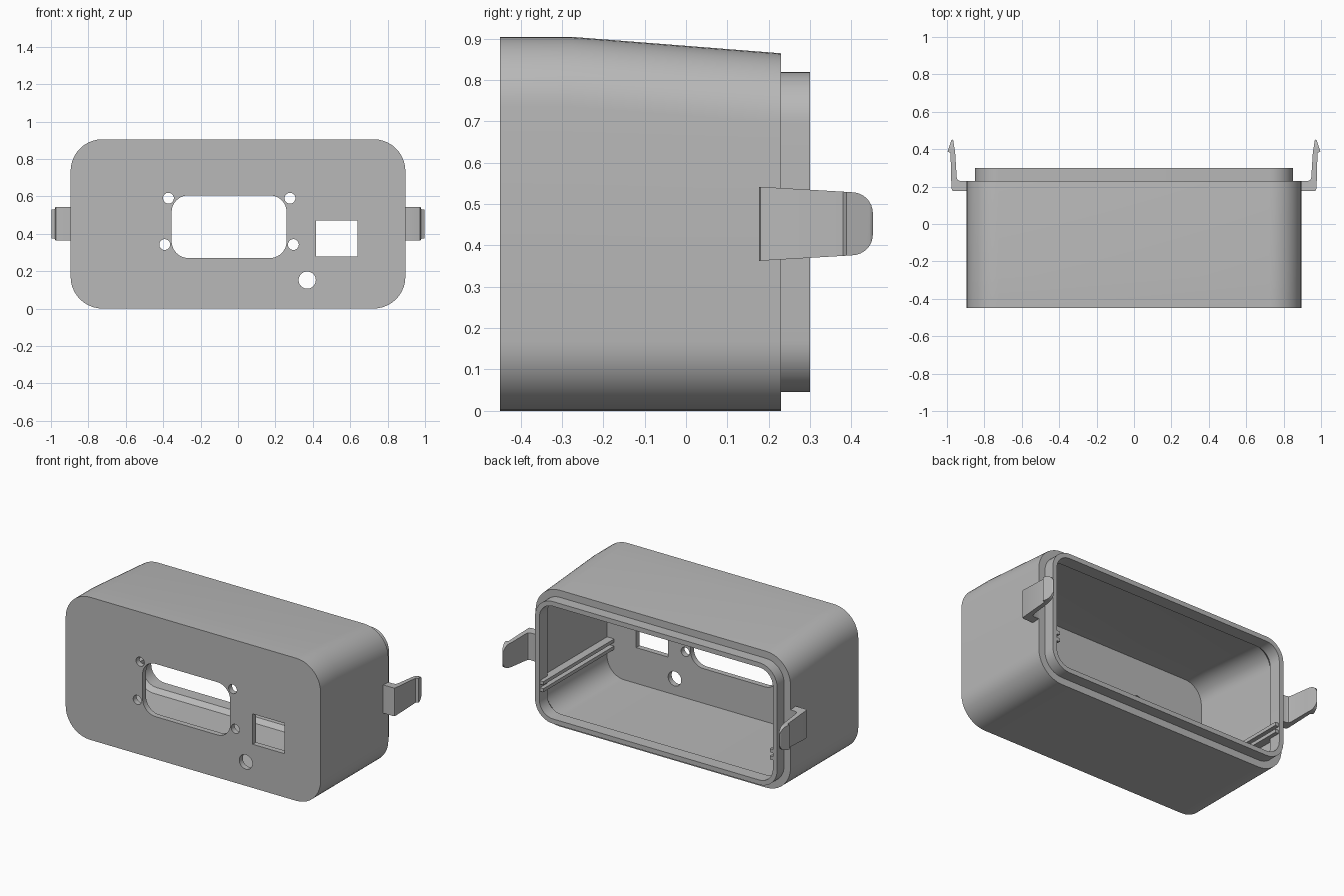
import bpy, bmesh, math

cube = bpy.data.objects.get("Cube")
if cube:
    bpy.data.objects.remove(cube, do_unlink=True)

# One plain grey plastic
grey = bpy.data.materials.new("grey plastic")
grey.use_nodes = True
COLOUR = (0.48, 0.48, 0.48, 1)
grey.diffuse_color = COLOUR
grey.node_tree.nodes["Principled BSDF"].inputs["Base Color"].default_value = COLOUR


def rounded_rect(x0, x1, z0, z1, r, steps=10):
    """Closed outline of a rectangle with round corners."""
    corners = [(x1 - r, z1 - r), (x0 + r, z1 - r), (x0 + r, z0 + r), (x1 - r, z0 + r)]
    if r == 0:
        return corners
    return [(cx + r * math.cos(a), cz + r * math.sin(a))
            for q, (cx, cz) in enumerate(corners)
            for a in [(q + i / steps) * math.pi / 2 for i in range(steps + 1)]]


def loft(name, rings):
    """Skin rings of equal point count and cap both ends."""
    bm = bmesh.new()
    loops = [[bm.verts.new(p) for p in ring] for ring in rings]
    n = len(loops[0])
    for a, b in zip(loops, loops[1:]):
        for i in range(n):
            j = (i + 1) % n
            bm.faces.new((a[i], a[j], b[j], b[i]))
    bm.faces.new(loops[0])
    bm.faces.new(loops[-1])
    bmesh.ops.recalc_face_normals(bm, faces=bm.faces)
    mesh = bpy.data.meshes.new(name)
    bm.to_mesh(mesh)
    bm.free()
    mesh.materials.append(grey)
    obj = bpy.data.objects.new(name, mesh)
    bpy.context.collection.objects.link(obj)
    return obj


def prism(name, outline, axis, lo, hi):
    """Extrude a 2D outline along x, y or z."""
    place = {"x": lambda u, v, w: (w, u, v),
             "y": lambda u, v, w: (u, w, v),
             "z": lambda u, v, w: (u, v, w)}[axis]
    return loft(name, [[place(u, v, w) for u, v in outline] for w in (lo, hi)])


def boolean(obj, cutter, operation):
    mod = obj.modifiers.new(operation.lower(), "BOOLEAN")
    mod.object = cutter
    mod.operation = operation
    mod.solver = "EXACT"
    bpy.ops.object.select_all(action="DESELECT")
    bpy.context.view_layer.objects.active = obj
    obj.select_set(True)
    bpy.ops.object.modifier_apply(modifier=mod.name)
    bpy.data.objects.remove(cutter, do_unlink=True)


def smooth(obj):
    bpy.ops.object.select_all(action="DESELECT")
    bpy.context.view_layer.objects.active = obj
    obj.select_set(True)
    bpy.ops.object.shade_smooth_by_angle(angle=math.radians(25))


# Open-backed case: outside, stepped rear lip, then the cavity (y, half width, z0, z1, radius)
sections = [
    (-0.45, 0.895, 0.0, 0.905, 0.17),
    (-0.28, 0.895, 0.0, 0.905, 0.17),
    (0.23, 0.895, 0.0, 0.865, 0.17),
    (0.23, 0.85, 0.045, 0.82, 0.125),
    (0.30, 0.85, 0.045, 0.82, 0.125),
    (0.30, 0.82, 0.075, 0.79, 0.095),
    (0.22, 0.82, 0.075, 0.79, 0.095),
    (0.19, 0.845, 0.05, 0.818, 0.12),
    (-0.28, 0.845, 0.05, 0.855, 0.12),
    (-0.415, 0.845, 0.05, 0.855, 0.12),
]
case = loft("case", [[(x, y, z) for x, z in rounded_rect(-w, w, z0, z1, r)]
                     for y, w, z0, z1, r in sections])

# Front openings: display window, square port, button hole, four screw holes
openings = [rounded_rect(-0.355, 0.26, 0.27, 0.605, 0.09),
            rounded_rect(0.418, 0.64, 0.277, 0.47, 0)]
for x, z, r in [(0.37, 0.152, 0.046), (-0.372, 0.59, 0.029), (0.278, 0.59, 0.029),
                (-0.392, 0.342, 0.029), (0.296, 0.342, 0.029)]:
    openings.append([(x + r * math.cos(i * math.pi / 16), z + r * math.sin(i * math.pi / 16))
                     for i in range(32)])
for outline in openings:
    boolean(case, prism("opening_cutter", outline, "y", -0.6, -0.35), "DIFFERENCE")
smooth(case)

# Clip outline from above, and its tapered round-ended outline from the side
clip_plan = [(0.885, 0.177), (0.965, 0.177), (0.972, 0.18), (0.976, 0.19), (0.981, 0.38),
             (0.997, 0.388), (0.978, 0.445), (0.971, 0.453), (0.966, 0.445), (0.956, 0.38),
             (0.948, 0.25), (0.943, 0.236), (0.93, 0.23), (0.885, 0.23)]
MID, TIP, R = 0.4525, 0.452, 0.05
upper = [(0.17, 0.09), (0.40, 0.0765)]
upper += [(TIP - R + R * math.sin(a), 0.026 + R * math.cos(a))
          for a in [i * math.pi / 16 for i in range(1, 9)]]
clip_side = [(y, MID + h) for y, h in upper] + [(y, MID - h) for y, h in reversed(upper)]

for name, s in (("left", 1), ("right", -1)):
    # Snap clip
    clip = prism(name + "_clip", [(s * x, y) for x, y in clip_plan], "z", 0.3, 0.6)
    boolean(clip, prism("clip_cutter", clip_side, "x", -1.2, 1.2), "INTERSECT")
    smooth(clip)
    # Pair of rails forming a board slot on the inner wall
    for part, z in (("lower", 0.235), ("upper", 0.28)):
        a, b = sorted((s * 0.795, s * 0.85))
        rail = rounded_rect(a, b, z - 0.011, z + 0.011, 0)
        prism(f"{name}_{part}_rail", rail, "y", -0.42, 0.215)
        a, b = sorted((s * 0.795, s * 0.825))
        end = rounded_rect(a, b, z - 0.011, z + 0.011, 0)
        prism(f"{name}_{part}_rail_end", end, "y", 0.21, 0.295)
